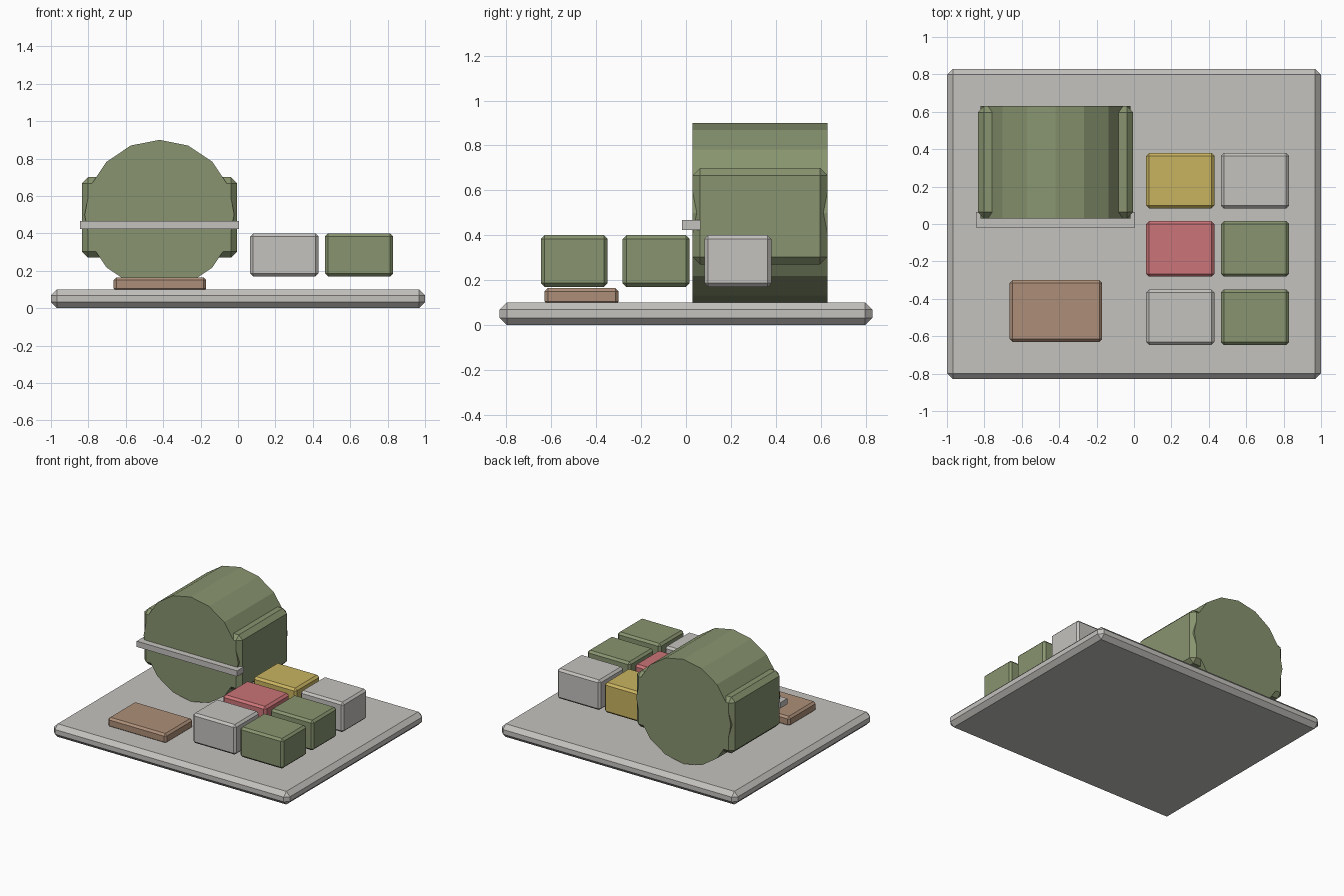
import bpy
import math

cube = bpy.data.objects.get("Cube")
if cube:
    bpy.data.objects.remove(cube, do_unlink=True)


def linear(c):
    c /= 255
    return c / 12.92 if c <= 0.04045 else ((c + 0.055) / 1.055) ** 2.4


def make_material(name, *rgb):
    colour = [linear(c) for c in rgb] + [1.0]
    mat = bpy.data.materials.new(name)
    mat.use_nodes = True
    mat.diffuse_color = colour
    shader = next(n for n in mat.node_tree.nodes if n.type == 'BSDF_PRINCIPLED')
    shader.inputs["Base Color"].default_value = colour
    return mat


grey = make_material("light grey", 196, 194, 190)
green = make_material("olive green", 136, 148, 111)
red = make_material("soft red", 203, 116, 119)
yellow = make_material("mustard yellow", 201, 180, 96)
brown = make_material("tan brown", 173, 143, 120)


def block(name, low, high, mat, bevel=0.0):
    """Box between two corners, with an optional single chamfer."""
    centre = [(a + b) / 2 for a, b in zip(low, high)]
    bpy.ops.mesh.primitive_cube_add(size=1, location=centre)
    obj = bpy.context.object
    obj.name = name
    obj.scale = [b - a for a, b in zip(low, high)]
    bpy.ops.object.transform_apply(location=False, rotation=False, scale=True)
    obj.data.materials.append(mat)
    if bevel:
        mod = obj.modifiers.new("chamfer", 'BEVEL')
        mod.width = bevel
        mod.segments = 1
    return obj


# Base plate and low tray
block("base_plate", (-1, -0.83, 0), (1, 0.83, 0.1), grey, 0.032)
block("front_tray", (-0.665, -0.63, 0.09), (-0.17, -0.30, 0.165), brown, 0.015)

# Drum lying along y, with its housing and front bar
bpy.ops.mesh.primitive_cylinder_add(
    vertices=16, radius=0.4, depth=0.6,
    location=(-0.42, 0.33, 0.5), rotation=(math.pi / 2, 0, 0))
drum = bpy.context.object
drum.name = "drum"
drum.data.materials.append(green)
block("drum_housing", (-0.835, 0.03, 0.27), (-0.005, 0.63, 0.70), green, 0.033)
block("front_bar", (-0.845, -0.018, 0.423), (0.005, 0.065, 0.467), grey)

# Grid of floating keys, front row first
rows = [("front", grey, green), ("middle", red, green), ("back", yellow, grey)]
for r, (row, *mats) in enumerate(rows):
    for c, mat in enumerate(mats):
        x, y = 0.065 + 0.4 * c, -0.647 + 0.365 * r
        side = ("inner", "outer")[c]
        block(f"{row}_{side}_key", (x, y, 0.17), (x + 0.365, y + 0.297, 0.40), mat, 0.016)
